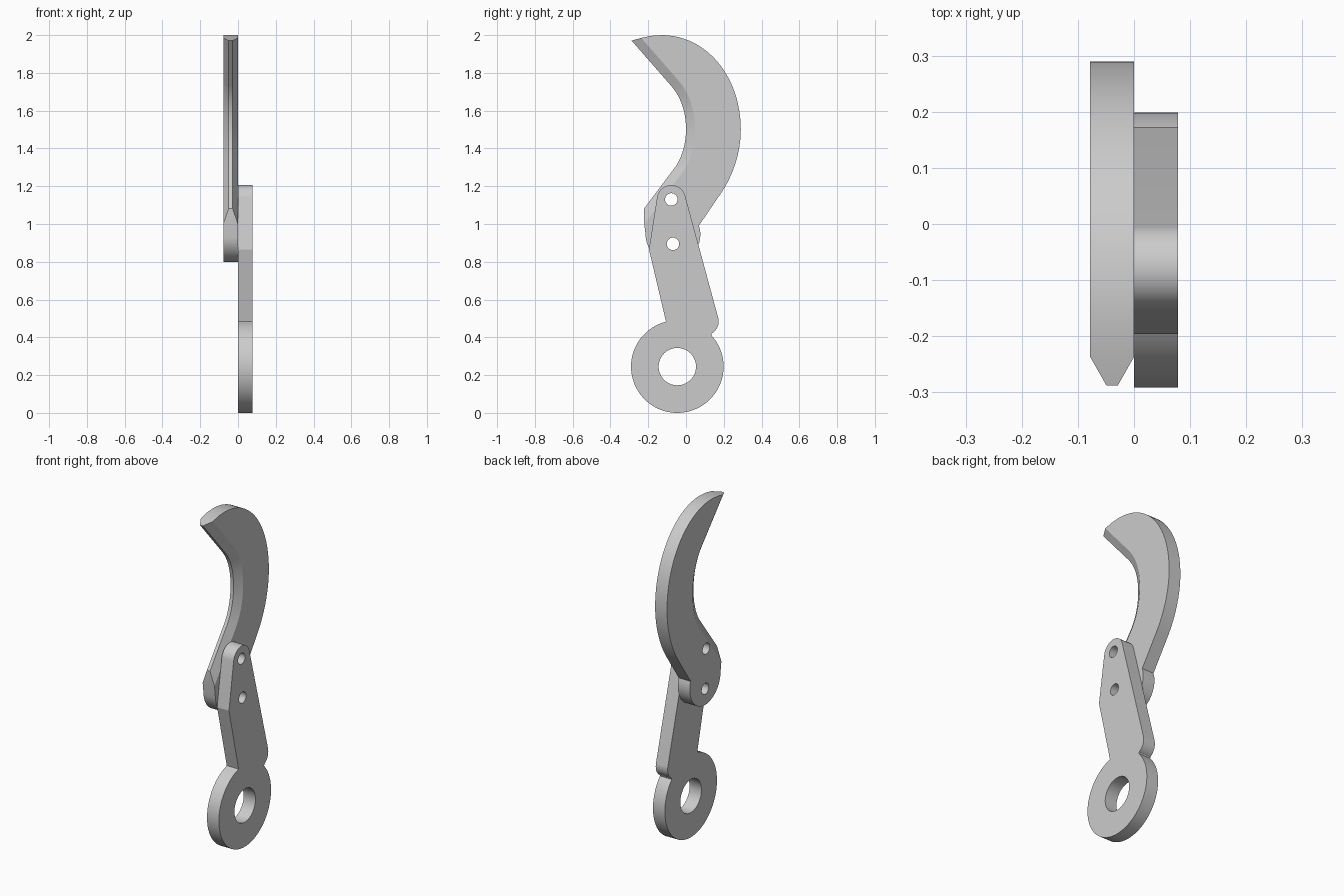
import bpy, bmesh, math
from mathutils import Vector
from mathutils.geometry import interpolate_bezier

if "Cube" in bpy.data.objects:
    bpy.data.objects.remove(bpy.data.objects["Cube"], do_unlink=True)

THICK = 0.078          # thickness of each plate
HALF = THICK / 2
EDGE_HALF = 0.01       # half width of the blunt cutting edge
BEVEL = 0.048          # depth of the bevel behind the edge

steel = bpy.data.materials.new("steel_grey")
steel.use_nodes = True
GREY = (0.6, 0.6, 0.6, 1)
steel.diffuse_color = GREY
steel.node_tree.nodes["Principled BSDF"].inputs["Base Color"].default_value = GREY


def arc(cy, cz, r, start, end, n):
    """Points of an arc in the side plane, angles in degrees."""
    angles = [math.radians(start + (end - start) * i / n) for i in range(n + 1)]
    return [Vector((cy + r * math.cos(a), cz + r * math.sin(a))) for a in angles]


def bezier(a, b, c, d, n=14):
    pts = interpolate_bezier(*[Vector((*p, 0)) for p in (a, b, c, d)], n)
    return [p.to_2d() for p in pts]


def finish(name, bm, holes):
    """Turn the bmesh into an object, drill its holes and shade it."""
    bmesh.ops.recalc_face_normals(bm, faces=bm.faces)
    mesh = bpy.data.meshes.new(name)
    bm.to_mesh(mesh)
    bm.free()
    mesh.materials.append(steel)
    ob = bpy.data.objects.new(name, mesh)
    bpy.context.collection.objects.link(ob)
    for y, z, r in holes:
        bpy.ops.mesh.primitive_cylinder_add(
            vertices=48, radius=r, depth=1, location=(0, y, z),
            rotation=(0, math.pi / 2, 0))
        cutter = bpy.context.object
        cutter.hide_render = True
        mod = ob.modifiers.new("drill", "BOOLEAN")
        mod.operation = "DIFFERENCE"
        mod.solver = "EXACT"
        mod.object = cutter
        bpy.ops.object.select_all(action="DESELECT")
        bpy.context.view_layer.objects.active = ob
        ob.select_set(True)
        bpy.ops.object.modifier_apply(modifier=mod.name)
        bpy.data.objects.remove(cutter, do_unlink=True)
    bpy.ops.object.shade_smooth_by_angle(angle=math.radians(20))
    return ob


def pair(bm, p, centre, half):
    """The two vertices of one outline point, one on each side."""
    return [bm.verts.new((centre + s * half, p[0], p[1])) for s in (-1, 1)]


def rim(bm, pairs, closed):
    """Faces joining the two sides along a row of vertex pairs."""
    follow = pairs[1:] + pairs[:1] if closed else pairs[1:]
    for a, b in zip(pairs, follow):
        bm.faces.new((a[0], a[1], b[1], b[0]))


PIVOTS = [(-0.078, 1.13, 0.033), (-0.069, 0.895, 0.033)]

# Handle: tapered bar with a rounded top, a heel and a finger ring
outline = [Vector((-0.106, 0.484)), Vector((-0.196, 0.865))]
outline += arc(-0.078, 1.13, 0.076, 172, 15, 20)
outline += arc(0.1, 0.484, 0.073, 15, -60, 10)
outline += arc(-0.046, 0.245, 0.245, 43, -255, 64)
bm = bmesh.new()
pairs = [pair(bm, p, HALF, HALF) for p in outline]
for s in (0, 1):
    bm.faces.new([p[s] for p in pairs])
rim(bm, pairs, True)
finish("handle", bm, PIVOTS + [(-0.046, 0.245, 0.099)])

# Blade outline: concave cutting edge, from the tip down
edge = [Vector((-0.288, 1.971))]
edge += bezier((-0.08, 1.733), (-0.02, 1.665), (0, 1.58), (0, 1.5))
edge += bezier((0, 1.5), (0, 1.42), (-0.025, 1.345), (-0.058, 1.3))[1:]
edge.append(Vector((-0.222, 1.082)))

# Inner line of the bevel, offset from the cutting edge
inner = [Vector((-0.237, 1.985))]
for before, p, after in zip(edge, edge[1:], edge[2:]):
    t = ((p - before).normalized() + (after - p).normalized()).normalized()
    inner.append(p + BEVEL * Vector((-t.y, t.x)))
inner.append(Vector((-0.221, 1.0)))

# Rounded root of the blade, then the curved spine back to the tip
back = arc(-0.069, 0.944, 0.145, 180, 379, 28)
back += bezier((0.19, 1.17), (0.25, 1.26), (0.29, 1.38), (0.29, 1.5))
back += bezier((0.29, 1.5), (0.29, 1.78), (0.11, 2), (-0.13, 2), 24)[1:]
back.append(Vector((-0.185, 1.996)))

bm = bmesh.new()
edge_pairs = [pair(bm, p, -HALF, EDGE_HALF) for p in edge]
inner_pairs = [pair(bm, p, -HALF, HALF) for p in inner]
back_pairs = [pair(bm, p, -HALF, HALF) for p in back]
rim(bm, edge_pairs, False)
rim(bm, [edge_pairs[-1], inner_pairs[-1]] + back_pairs
    + [inner_pairs[0], edge_pairs[0]], False)
for s in (0, 1):
    bm.faces.new([p[s] for p in inner_pairs + back_pairs])
    for i in range(len(edge) - 1):
        bm.faces.new((edge_pairs[i][s], edge_pairs[i + 1][s],
                      inner_pairs[i + 1][s], inner_pairs[i][s]))
finish("blade", bm, PIVOTS)
